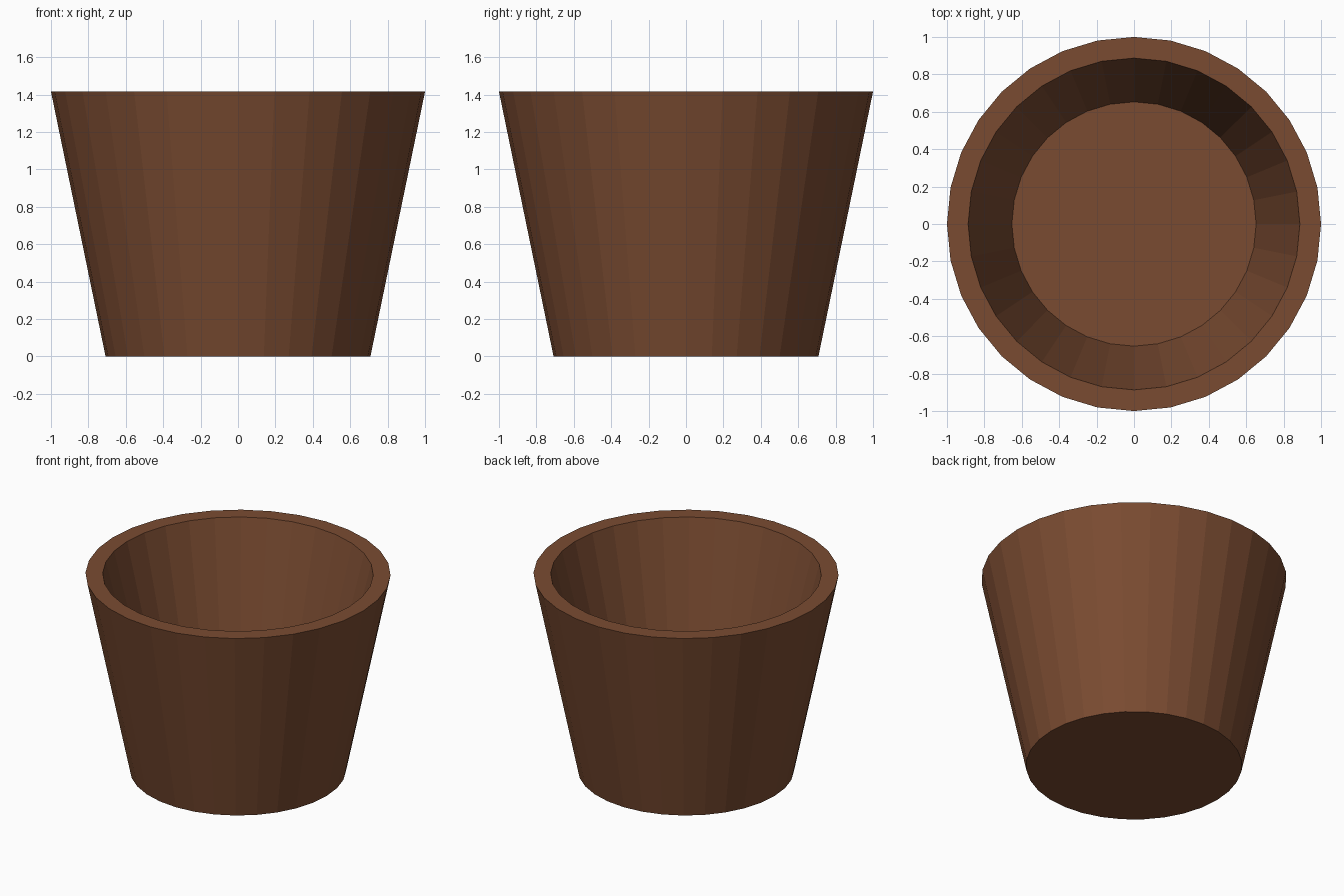
import bpy, bmesh
from math import cos, sin, pi

if "Cube" in bpy.data.objects:
    bpy.data.objects.remove(bpy.data.objects["Cube"])

SIDES = 32
# Radius, height: outer base, outer rim, inner rim, inner floor
PROFILE = [(0.708, 0.0), (1.0, 1.416), (0.887, 1.416), (0.653, 0.48)]

bm = bmesh.new()
rings = [[bm.verts.new((r * cos(2 * pi * i / SIDES), r * sin(2 * pi * i / SIDES), z))
          for i in range(SIDES)] for r, z in PROFILE]

# Outer wall, flat rim and inner wall
for low, high in zip(rings, rings[1:]):
    for i in range(SIDES):
        j = (i + 1) % SIDES
        bm.faces.new((low[i], low[j], high[j], high[i]))

# Underside and inner floor
bm.faces.new(rings[0][::-1])
bm.faces.new(rings[-1])
bmesh.ops.recalc_face_normals(bm, faces=bm.faces[:])

mesh = bpy.data.meshes.new("pot")
bm.to_mesh(mesh)
bm.free()
pot = bpy.data.objects.new("pot", mesh)
bpy.context.collection.objects.link(pot)

# Brown clay
clay = bpy.data.materials.new("brown_clay")
clay.diffuse_color = (0.195, 0.071, 0.031, 1)
clay.use_nodes = True
clay.node_tree.nodes["Principled BSDF"].inputs["Base Color"].default_value = clay.diffuse_color
mesh.materials.append(clay)
